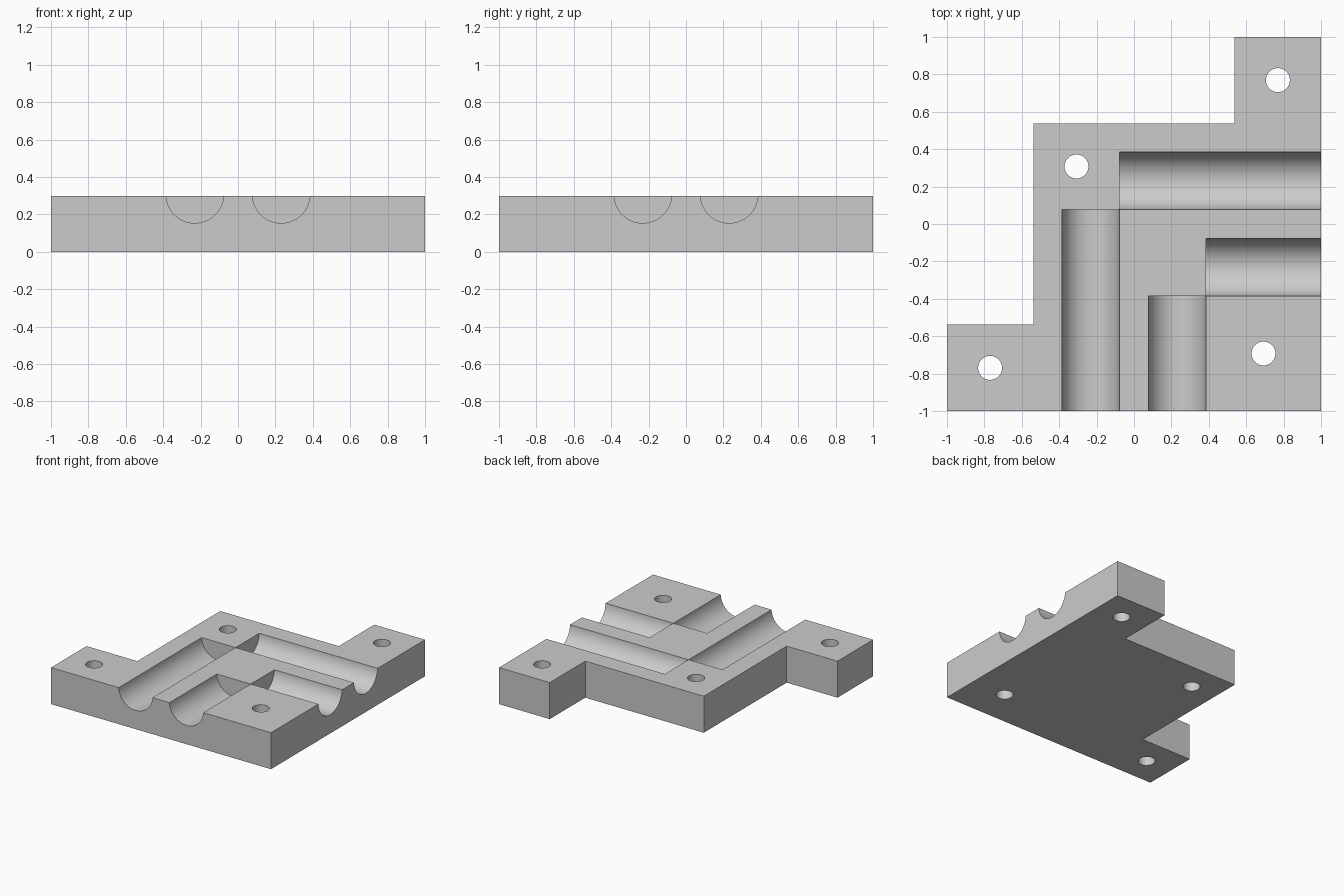
import bpy, bmesh, math
from mathutils import Matrix, Vector

cube = bpy.data.objects.get("Cube")
if cube:
    bpy.data.objects.remove(cube, do_unlink=True)

U = 1 / 13            # layout module
HEIGHT = 0.3
GROOVE_R = 2 * U
GROOVE_Z = 4 * U      # groove axis sits just above the top face
HOLE_R = 0.064

grey = bpy.data.materials.new("plain grey")
grey.use_nodes = True
grey.diffuse_color = (0.6, 0.6, 0.6, 1)
grey.node_tree.nodes["Principled BSDF"].inputs["Base Color"].default_value = grey.diffuse_color


def make_object(name, bm):
    bmesh.ops.recalc_face_normals(bm, faces=bm.faces)
    mesh = bpy.data.meshes.new(name)
    bm.to_mesh(mesh)
    bm.free()
    mesh.materials.append(grey)
    obj = bpy.data.objects.new(name, mesh)
    bpy.context.collection.objects.link(obj)
    return obj


def add_cylinder(bm, start, end, radius, segments):
    start, end = Vector(start), Vector(end)
    axis = end - start
    turn = axis.to_track_quat('Z', 'Y').to_matrix().to_4x4()
    bmesh.ops.create_cone(bm, cap_ends=True, segments=segments, radius1=radius,
                          radius2=radius, depth=axis.length,
                          matrix=Matrix.Translation((start + end) / 2) @ turn)


# Stepped plate: extruded outline with a tab at two corners
s = 7 * U
outline = [(-1, -1), (1, -1), (1, 1), (s, 1), (s, s), (-s, s), (-s, -s), (-1, -s)]
bm = bmesh.new()
face = bm.faces.new([bm.verts.new((x, y, 0)) for x, y in outline])
top = bmesh.ops.extrude_face_region(bm, geom=[face])["geom"]
bmesh.ops.translate(bm, vec=(0, 0, HEIGHT),
                    verts=[g for g in top if isinstance(g, bmesh.types.BMVert)])
plate = make_object("grooved_plate", bm)

# Two pairs of round grooves, mirrored across the diagonal
bm = bmesh.new()
for centre in (-3 * U, 3 * U):
    end = centre + GROOVE_R + 0.0005
    add_cylinder(bm, (centre, -1.1, GROOVE_Z), (centre, -end, GROOVE_Z), GROOVE_R, 96)
    add_cylinder(bm, (end, -centre, GROOVE_Z), (1.1, -centre, GROOVE_Z), GROOVE_R, 96)
groove_cutter = make_object("groove_cutter", bm)

# Four screw holes
bm = bmesh.new()
for x, y in ((-10, -10), (10, 10), (-4, 4), (9, -9)):
    add_cylinder(bm, (x * U, y * U, -0.1), (x * U, y * U, HEIGHT + 0.1), HOLE_R, 48)
hole_cutter = make_object("hole_cutter", bm)

# Cut the plate and bake the result
for cutter in (groove_cutter, hole_cutter):
    cutter.hide_render = True
    mod = plate.modifiers.new(cutter.name, 'BOOLEAN')
    mod.operation = 'DIFFERENCE'
    mod.solver = 'EXACT'
    mod.object = cutter

bpy.ops.object.select_all(action='DESELECT')
plate.select_set(True)
bpy.context.view_layer.objects.active = plate
for mod in list(plate.modifiers):
    bpy.ops.object.modifier_apply(modifier=mod.name)
for cutter in (groove_cutter, hole_cutter):
    bpy.data.objects.remove(cutter, do_unlink=True)

bpy.ops.object.shade_smooth_by_angle(angle=math.radians(30))
